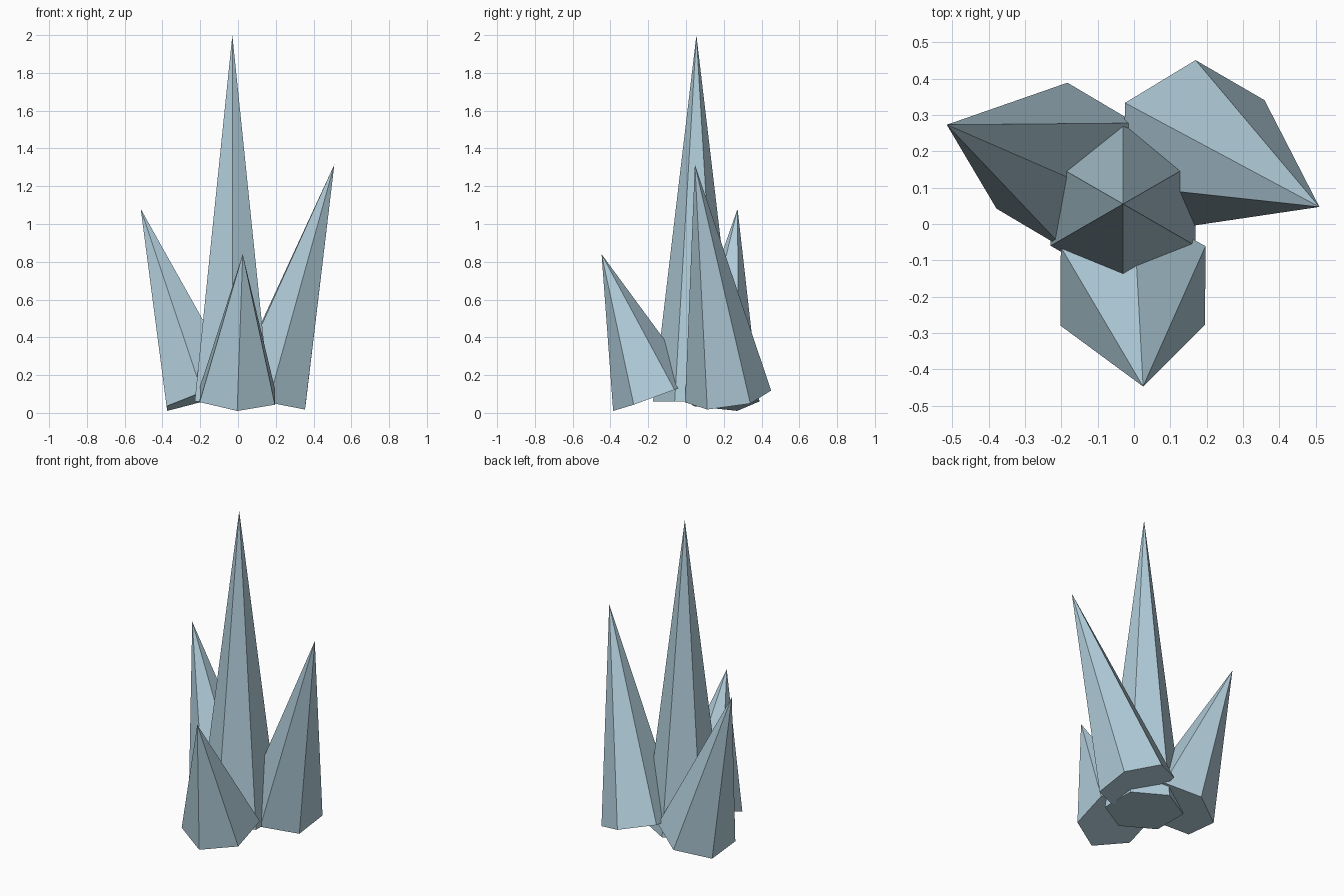
import bpy
from mathutils import Vector

cube = bpy.data.objects.get("Cube")
if cube:
    bpy.data.objects.remove(cube, do_unlink=True)

ice = bpy.data.materials.new("pale_ice_blue")
ice.use_nodes = True
colour = (0.44, 0.61, 0.70, 1.0)
ice.diffuse_color = colour
ice.node_tree.nodes["Principled BSDF"].inputs["Base Color"].default_value = colour

RADIUS = 0.23


def spike(name, base, tip):
    """Six-sided pointed crystal from its base centre to its tip."""
    base, tip = Vector(base), Vector(tip)
    axis = tip - base
    bpy.ops.mesh.primitive_cone_add(
        vertices=6, radius1=RADIUS, radius2=0, depth=axis.length,
        end_fill_type='NGON', location=(base + tip) / 2,
        rotation=Vector((0, 0, 1)).rotation_difference(axis).to_euler())
    obj = bpy.context.object
    obj.name = name
    obj.data.materials.append(ice)
    return obj


# Tall upright crystal with three leaning ones around it
spike("centre_crystal", (-0.03, 0.055, 0.06), (-0.03, 0.055, 2.0))
spike("front_crystal", (-0.003, -0.17, 0.09), (0.025, -0.447, 0.84))
spike("left_crystal", (0.165, 0.223, 0.087), (0.51, 0.047, 1.315))
spike("right_crystal", (-0.187, 0.16, 0.085), (-0.515, 0.273, 1.08))
